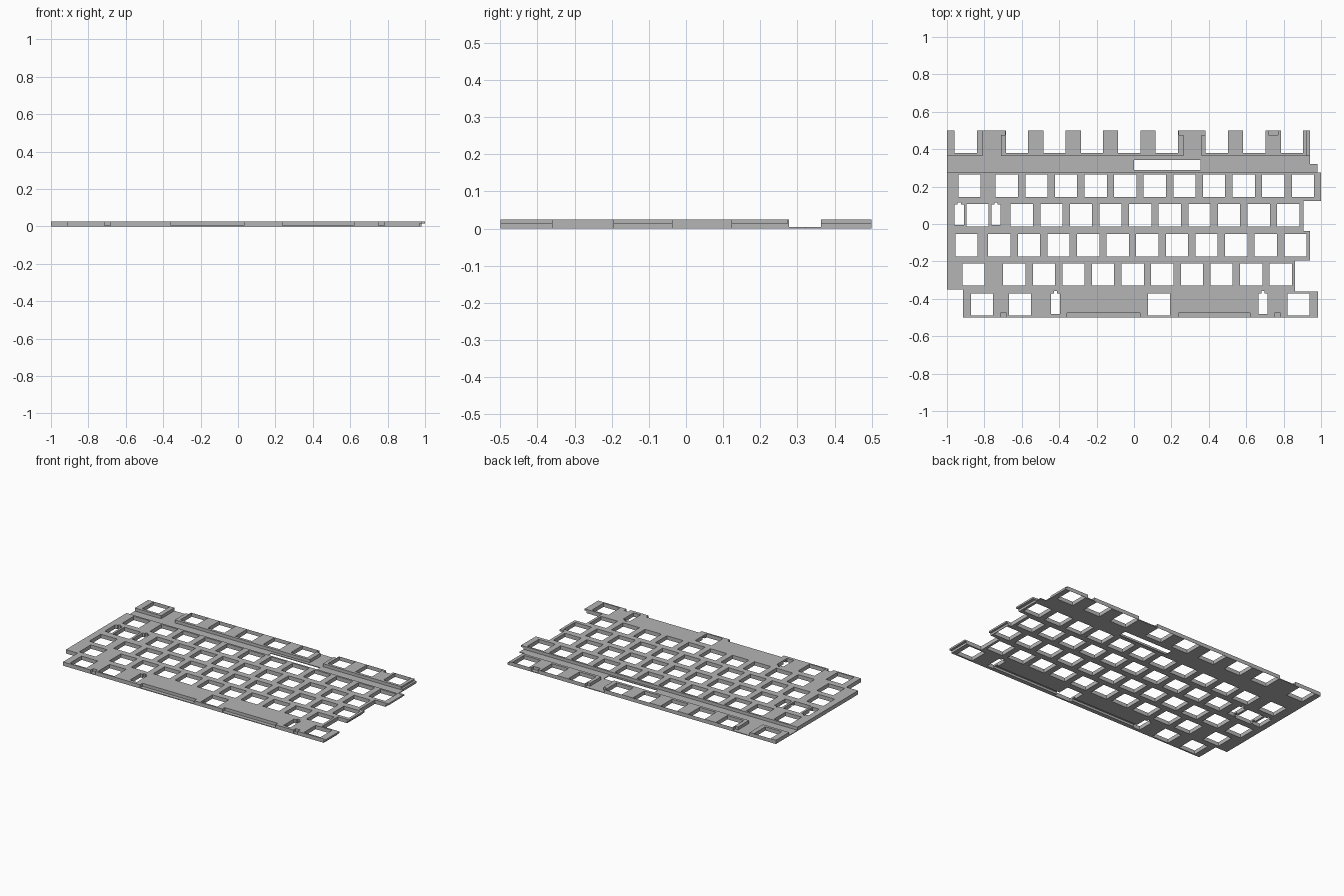
import bpy
import bmesh

cube = bpy.data.objects.get("Cube")
if cube:
    bpy.data.objects.remove(cube, do_unlink=True)

TOP, FLOOR, STEP = 0.025, 0.005, 0.014   # plate top, thin floor, ledge height
LOW, HIGH = -0.05, 0.08                  # limits for cuts that run right through
HOLE = 0.119                             # switch opening size
PITCH = 0.1583                           # spacing between switches

metal = bpy.data.materials.new("plate grey")
metal.use_nodes = True
grey = (0.46, 0.46, 0.46, 1)
metal.diffuse_color = grey
metal.node_tree.nodes["Principled BSDF"].inputs["Base Color"].default_value = grey


def add_prism(bm, points, z0, z1):
    """Add a closed upright prism with the given outline."""
    face = bm.faces.new([bm.verts.new((x, y, z0)) for x, y in points])
    result = bmesh.ops.extrude_face_region(bm, geom=[face])
    moved = [v for v in result["geom"] if isinstance(v, bmesh.types.BMVert)]
    bmesh.ops.translate(bm, verts=moved, vec=(0, 0, z1 - z0))


def make_object(name, prisms):
    bm = bmesh.new()
    for points, z0, z1 in prisms:
        add_prism(bm, points, z0, z1)
    bmesh.ops.recalc_face_normals(bm, faces=bm.faces)
    mesh = bpy.data.meshes.new(name)
    bm.to_mesh(mesh)
    bm.free()
    obj = bpy.data.objects.new(name, mesh)
    bpy.context.collection.objects.link(obj)
    obj.data.materials.append(metal)
    return obj


def rect(x0, x1, y0, y1):
    return [(x0, y0), (x1, y0), (x1, y1), (x0, y1)]


def square(x, y):
    h = HOLE / 2
    return rect(x - h, x + h, y - h, y + h)


def stabilizer(x, y):
    """Narrow opening with a small nub on its back edge."""
    w, n = 0.025, 0.009
    return [(x - w, y - 0.055), (x + w, y - 0.055), (x + w, y + 0.053),
            (x + n, y + 0.053), (x + n, y + 0.066), (x - n, y + 0.066),
            (x - n, y + 0.053), (x - w, y + 0.053)]


# Plate outline, stepped along both ends
outline = [(-1, 0.5), (-1, -0.35), (-0.915, -0.35), (-0.915, -0.5),
           (0.985, -0.5), (0.985, -0.36), (0.86, -0.36), (0.86, -0.195),
           (0.94, -0.195), (0.94, -0.037), (0.905, -0.037), (0.905, 0.123),
           (1, 0.123), (1, 0.275), (0.98, 0.275), (0.98, 0.322),
           (0.94, 0.322), (0.94, 0.5)]
plate = make_object("switch_plate", [(outline, 0, TOP)])

# Switch openings: row y, single keys, then start and count of an even run
rows = [
    (0.44, [-0.9, -0.625, -0.425, -0.225, -0.025, 0.175, 0.443, 0.643, 0.845], 0, 0),
    (0.205, [-0.88], -0.68, 11),
    (0.047, [-0.837], -0.6, 10),
    (-0.113, [-0.895], -0.72, 11),
    (-0.27, [-0.858], -0.64, 10),
    (-0.43, [-0.813, -0.61, 0.134, 0.88], 0, 0),
]
openings = []
for y, singles, start, count in rows:
    for x in singles + [start + PITCH * i for i in range(count)]:
        openings.append(square(x, y))

# Stabilizer openings and the long slot behind the number row
for x, y in [(-0.935, 0.05), (-0.738, 0.05), (-0.42, -0.425), (0.69, -0.425)]:
    openings.append(stabilizer(x, y))
openings.append(rect(0, 0.355, 0.29, 0.343))

# Trench between the top row and the number row
trench = [rect(-1.1, 1.1, 0.277, 0.363)]

# Gaps between the raised pads of the top row, wider at the back edge
def pad_gap(x0, x1, left, right):
    return [(x0, 0.35), (x1, 0.35), (x1, 0.475), (x1 + right, 0.475),
            (x1 + right, 0.6), (x0 - left, 0.6), (x0 - left, 0.475), (x0, 0.475)]

gaps = [pad_gap(-0.81, -0.71, 0, 0.02), pad_gap(0.265, 0.36, 0.025, 0.02)]

# Low notches along the front edge, one at the back
notches = [rect(a, b, -0.6, -0.475) for a, b in
           [(-0.358, 0.033), (0.237, 0.62), (-0.715, -0.682), (0.75, 0.782)]]
notches.append(rect(0.72, 0.77, 0.475, 0.6))

# Stepped right-hand ends
undercuts = [rect(0.98, 1.1, 0.1, 0.3), rect(0.926, 1.1, -0.22, -0.03),
             rect(0.97, 1.1, -0.6, -0.34)]
ledge = [rect(0.926, 1.1, 0.35, 0.6)]

# Wire grooves on the underside between stabilizers
grooves = [rect(-0.41, 0.68, -0.472, -0.445), rect(-0.93, -0.745, 0.0, 0.022)]

cuts = [("trench_cutter", trench, FLOOR, HIGH),
        ("gap_cutter", gaps, FLOOR, HIGH),
        ("notch_cutter", notches, FLOOR, HIGH),
        ("ledge_cutter", ledge, STEP, HIGH),
        ("undercut_cutter", undercuts, LOW, STEP),
        ("groove_cutter", grooves, LOW, STEP),
        ("opening_cutter", openings, LOW, HIGH)]
cutters = []
for name, shapes, z0, z1 in cuts:
    cutter = make_object(name, [(s, z0, z1) for s in shapes])
    cutter.hide_render = True
    cutters.append(cutter)
    mod = plate.modifiers.new(name, "BOOLEAN")
    mod.operation = "DIFFERENCE"
    mod.solver = "EXACT"
    mod.object = cutter

# Bake the cuts into the plate and remove the cutters
bpy.context.view_layer.update()
graph = bpy.context.evaluated_depsgraph_get()
finished = bpy.data.meshes.new_from_object(plate.evaluated_get(graph))
plate.modifiers.clear()
plate.data = finished
for cutter in cutters:
    bpy.data.objects.remove(cutter, do_unlink=True)
plate.data.materials.clear()
plate.data.materials.append(metal)
for poly in plate.data.polygons:
    poly.material_index = 0
